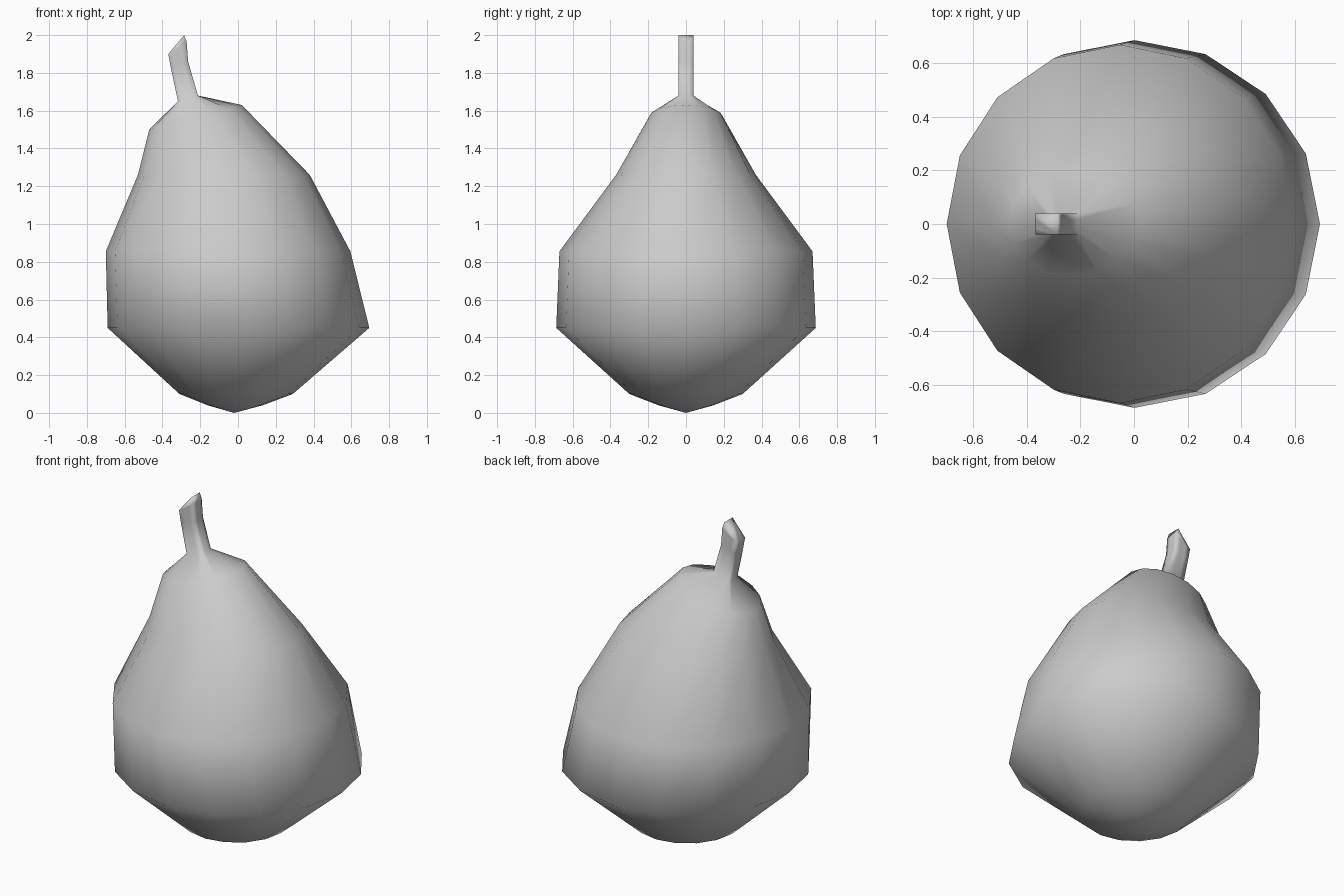
import bpy, bmesh, math

if "Cube" in bpy.data.objects:
    bpy.data.objects.remove(bpy.data.objects["Cube"])

N = 16


def ring(bm, left, right, ry, square=False):
    """Loop spanning left (x, z) to right (x, z), with half depth ry."""
    cx, rx = (left[0] + right[0]) / 2, (right[0] - left[0]) / 2
    cz, rz = (left[1] + right[1]) / 2, (right[1] - left[1]) / 2
    verts = []
    for i in range(N):
        c, s = math.cos(2 * math.pi * i / N), math.sin(2 * math.pi * i / N)
        k = 1 / max(abs(c), abs(s)) if square else 1
        verts.append(bm.verts.new((cx + rx * c * k, ry * s * k, cz + rz * c * k)))
    return verts


bm = bmesh.new()

# Fruit body: loops from the bottom up, the neck leaning to the left
loops = [
    ring(bm, (-0.16, 0.04), (0.13, 0.04), 0.145),
    ring(bm, (-0.31, 0.10), (0.29, 0.10), 0.30),
    ring(bm, (-0.69, 0.45), (0.695, 0.45), 0.687),
    ring(bm, (-0.70, 0.855), (0.595, 0.855), 0.67),
    ring(bm, (-0.53, 1.26), (0.38, 1.26), 0.37),
    ring(bm, (-0.47, 1.50), (0.02, 1.63), 0.197),
]
# Square bent stem growing out of the top
loops += [
    ring(bm, (-0.318, 1.65), (-0.212, 1.68), 0.04, True),
    ring(bm, (-0.356, 1.83), (-0.264, 1.86), 0.04, True),
    ring(bm, (-0.369, 1.90), (-0.272, 1.965), 0.04, True),
]
for a, b in zip(loops, loops[1:]):
    for i in range(N):
        j = (i + 1) % N
        bm.faces.new((a[i], a[j], b[j], b[i]))

# Bottom point and pointed stem end
tip = bm.verts.new((-0.02, 0, 0))
edge = [bm.verts.new((-0.285, y, 2.0)) for y in (-0.04, 0.04)]
for i in range(N):
    bm.faces.new((tip, loops[0][(i + 1) % N], loops[0][i]))
end = loops[-1]
bm.faces.new([edge[0], *(end[i % N] for i in range(14, 19)), edge[1]])
bm.faces.new([edge[1], *end[6:11], edge[0]])
bm.faces.new([edge[1], *end[2:7]])
bm.faces.new([edge[0], *end[10:15]])

bmesh.ops.recalc_face_normals(bm, faces=bm.faces)
for f in bm.faces:
    f.smooth = True
mesh = bpy.data.meshes.new("pear")
bm.to_mesh(mesh)
bm.free()
pear = bpy.data.objects.new("pear", mesh)
bpy.context.collection.objects.link(pear)
